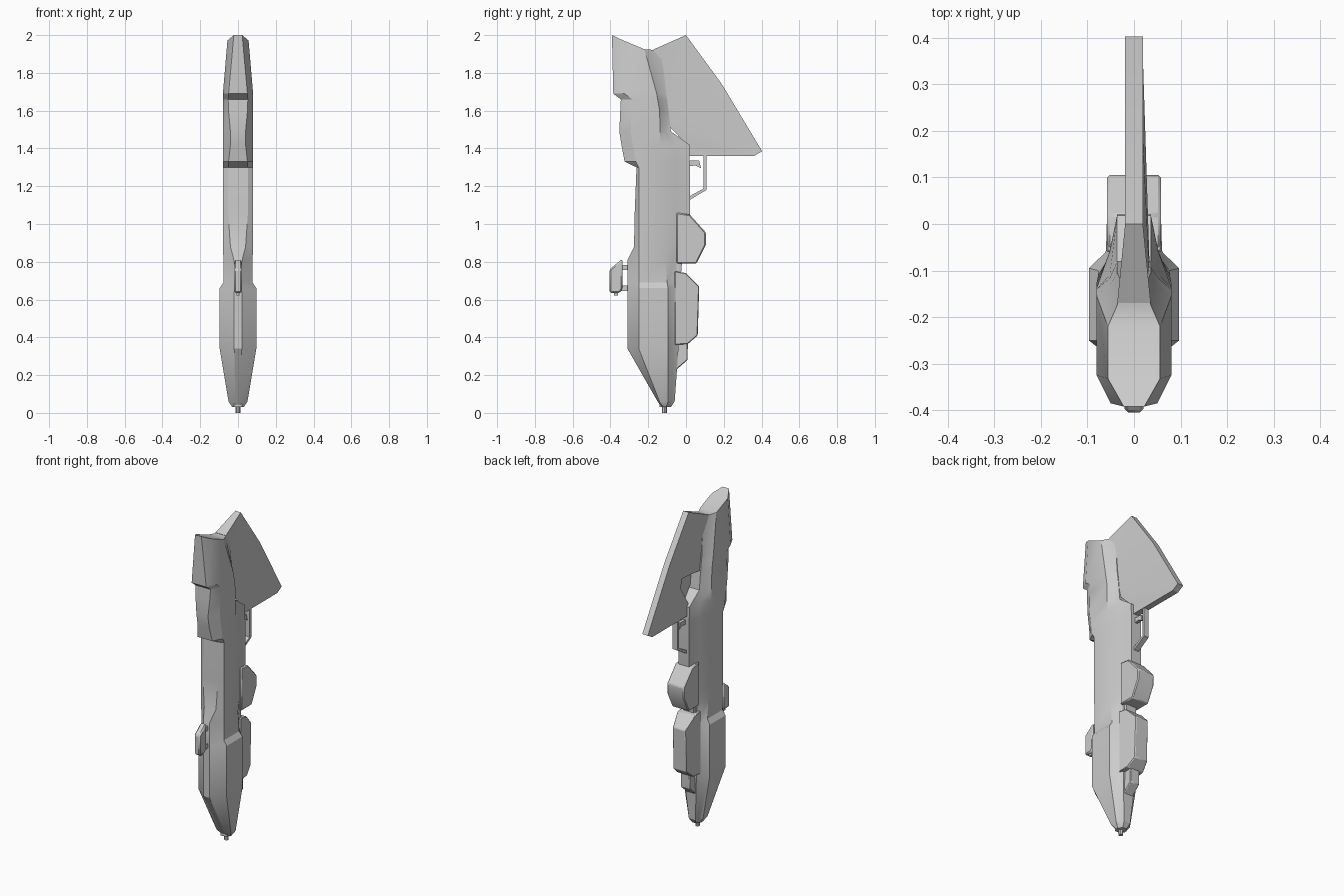
import bpy, bmesh

if "Cube" in bpy.data.objects:
    bpy.data.objects.remove(bpy.data.objects["Cube"])


def finish(name, bm, bevel=0.0):
    bmesh.ops.recalc_face_normals(bm, faces=bm.faces)
    mesh = bpy.data.meshes.new(name)
    bm.to_mesh(mesh)
    bm.free()
    ob = bpy.data.objects.new(name, mesh)
    bpy.context.collection.objects.link(ob)
    if bevel:
        mod = ob.modifiers.new("bevel", 'BEVEL')
        mod.width = bevel
        mod.segments = 1
    bpy.ops.object.select_all(action='DESELECT')
    ob.select_set(True)
    bpy.context.view_layer.objects.active = ob
    bpy.ops.object.shade_smooth_by_angle(angle=0.5)


def prism(name, outline, width, bevel=0.0):
    """Side outline (y, z) given a half thickness along x by the function width(y)."""
    bm = bmesh.new()
    sides = [[bm.verts.new((s * width(y), y, z)) for y, z in outline] for s in (-1, 1)]
    caps = [bm.faces.new(side) for side in sides]
    for i in range(len(outline)):
        bm.faces.new((sides[0][i - 1], sides[0][i], sides[1][i], sides[1][i - 1]))
    if not bevel:
        bmesh.ops.triangulate(bm, faces=caps)
    finish(name, bm, bevel)


def box(name, half, y, z, depth, height):
    bm = bmesh.new()
    bmesh.ops.create_cube(bm, size=1)
    bmesh.ops.scale(bm, verts=bm.verts, vec=(2 * half, depth, height))
    bmesh.ops.translate(bm, verts=bm.verts, vec=(0, y, z))
    finish(name, bm)


def scoop(y):
    """Height of the concave butt end."""
    return 1.92 + .08 * min(1, abs(y + .19) / .19) ** 1.5


# main body stations: z, front y, front half width, side half width, side back y, back y
stations = [
    (.03, -.13, .012, .03, -.105, -.08),
    (.06, -.15, .015, .05, -.095, -.06),
    (.34, -.31, .02, .097, -.095, -.04),
    (.66, -.31, .02, .097, -.095, -.03),
    (.69, -.31, .02, .077, -.1, -.03),
    (.81, -.31, .022, .077, -.11, -.02),
    (.88, -.275, .04, .08, -.125, 0),
    (1.05, -.272, .052, .08, -.135, .02),
    (1.3, -.262, .052, .08, -.135, .02),
    (1.33, -.325, .05, .08, -.135, .02),
    (1.42, -.342, .04, .08, -.135, .018),
    (1.49, -.353, .04, .08, -.137, -.08),
    (1.6, -.348, .05, .08, -.14, -.092),
    (1.66, -.345, .052, .08, -.15, -.1),
    (1.69, -.385, .05, .08, -.155, -.105),
    (2, -.392, .022, .056, -.22, -.13),
]
bm = bmesh.new()
loops = []
for z, yf, xf, w, ysb, yb in stations:
    ysf = min(-.25, yf + .06) if z > .1 else yf + .01
    half = [(xf, yf), (w, ysf), (w, ysb), (.65 * w, (ysb + yb) / 2), (.45 * w, yb)]
    ring = half + [(-x, y) for x, y in reversed(half)]
    loops.append([bm.verts.new((x, y, scoop(y) if z == 2 else z)) for x, y in ring])
for a, b in zip(loops, loops[1:]):
    for i in range(10):
        bm.faces.new((a[i - 1], a[i], b[i], b[i - 1]))
bm.faces.new(loops[0])
top = loops[-1]
for i in range(4):
    bm.faces.new((top[i], top[i + 1], top[8 - i], top[9 - i]))
finish("body", bm)

# thumbhole stock, a thin plate that thickens towards the body
prism("stock",
      [(-.17, 1.925), (0, 2), (.19, 1.74), (.403, 1.385), (.36, 1.36), (0, 1.36),
       (0, 1.425), (.1, 1.432), (.275, 1.51), (.2, 1.62), (0, 1.608), (-.17, 1.6)],
      lambda y: max(.016, .019 - .1 * min(y, 0)))

# rear housings
prism("upper_housing",
      [(-.05, 1.06), (.02, 1.05), (.105, .955), (.105, .89), (.055, .79), (-.05, .79)],
      lambda y: .058, .006)
box("housing_link", .045, -.055, .77, .04, .06)
prism("lower_housing",
      [(-.06, .75), (0, .74), (.07, .67), (.062, .41), (.01, .365), (-.06, .36)],
      lambda y: .06 - .25 * max(y, 0), .004)
prism("lower_step", [(-.07, .38), (.01, .37), (.008, .28), (-.055, .225), (-.08, .225)],
      lambda y: .032, .004)
prism("barrel_rail", [(-.09, .25), (-.06, .24), (-.06, .11), (-.075, .05), (-.1, .05)],
      lambda y: .018)

# trigger and guard
prism("trigger_guard",
      [(.092, 1.365), (.108, 1.365), (.108, 1.18), (.015, 1.125), (.015, 1.145), (.092, 1.187)],
      lambda y: .016)
prism("trigger", [(.01, 1.335), (.07, 1.335), (.08, 1.295), (.05, 1.31), (.01, 1.305)],
      lambda y: .009)

# front sight with two mounts and a pin
prism("front_sight",
      [(-.405, .635), (-.35, .635), (-.337, .655), (-.337, .815), (-.405, .76)],
      lambda y: .02, .008)
for i in range(2):
    box(f"sight_mount_{i + 1}", .009, -.32, .66 + .11 * i, .05, .028)
box("sight_pin", .008, -.37, .633, .02, .022)

# muzzle
box("muzzle_collar", .022, -.116, .045, .048, .03)
bm = bmesh.new()
bmesh.ops.create_cone(bm, cap_ends=True, segments=8, radius1=.013, radius2=.013, depth=.06)
bmesh.ops.translate(bm, verts=bm.verts, vec=(0, -.114, .03))
finish("muzzle", bm)
